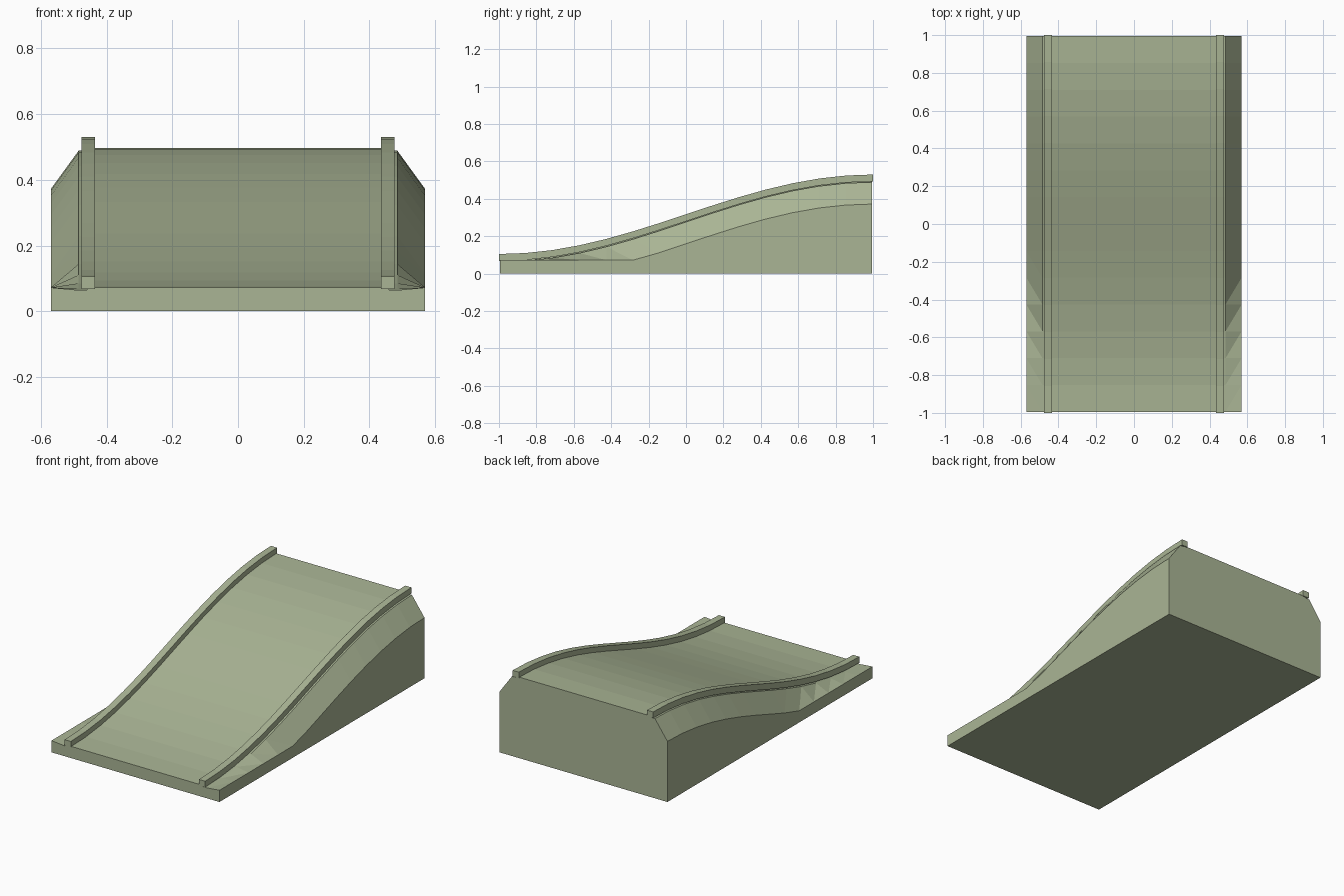
import bpy, bmesh, math

if "Cube" in bpy.data.objects:
    bpy.data.objects.remove(bpy.data.objects["Cube"])

SEGMENTS = 14
PLATE = 0.072       # height of the flat front plate
RISE = 0.425        # height gained by the ramp

green = bpy.data.materials.new("sage green")
green.diffuse_color = (0.40, 0.46, 0.30, 1)
green.use_nodes = True
green.node_tree.nodes["Principled BSDF"].inputs["Base Color"].default_value = green.diffuse_color


def ramp(y):
    """Height of the deck: a smooth S curve from front to back."""
    return PLATE + RISE * (0.5 + 0.5 * math.sin(y * math.pi / 2))


def loft(name, section, half_length):
    """Sweep a closed section (a function of y) along y and cap both ends."""
    bm = bmesh.new()
    rings = []
    for i in range(SEGMENTS + 1):
        t = -1 + 2 * i / SEGMENTS
        rings.append([bm.verts.new((x, t * half_length, z)) for x, z in section(t)])
    n = len(rings[0])
    for a, b in zip(rings, rings[1:]):
        for j in range(n):
            k = (j + 1) % n
            # split each strip so the diagonals mirror on the two flanks
            if a[j].co.x + a[k].co.x > 0:
                bm.faces.new((a[j], a[k], b[j]))
                bm.faces.new((a[k], b[k], b[j]))
            else:
                bm.faces.new((a[j], a[k], b[k]))
                bm.faces.new((a[j], b[k], b[j]))
    bm.faces.new(rings[0])
    bm.faces.new(rings[-1])
    bmesh.ops.recalc_face_normals(bm, faces=bm.faces)
    mesh = bpy.data.meshes.new(name)
    bm.to_mesh(mesh)
    bm.free()
    mesh.materials.append(green)
    obj = bpy.data.objects.new(name, mesh)
    bpy.context.collection.objects.link(obj)
    return obj


# Solid ramp: deck, sloped shoulders and upright sides that meet the plate
def body_section(y):
    z = ramp(y)
    right = [(0.57, 0), (0.57, max(PLATE, z - 0.125)), (0.485, z - 0.008),
             (0.46, z - 0.008), (0.46, z)]
    return right + [(-x, h) for x, h in reversed(right)]


loft("ramp_body", body_section, 0.994)


# Raised kerb rails along both edges of the deck
def rail_section(side):
    def section(y):
        z = ramp(y)
        return [(side * 0.435, z - 0.004), (side * 0.477, z - 0.004),
                (side * 0.477, z + 0.033), (side * 0.435, z + 0.033)]
    return section


for label, side in (("left", -1), ("right", 1)):
    loft(label + "_rail", rail_section(side), 1.0)
